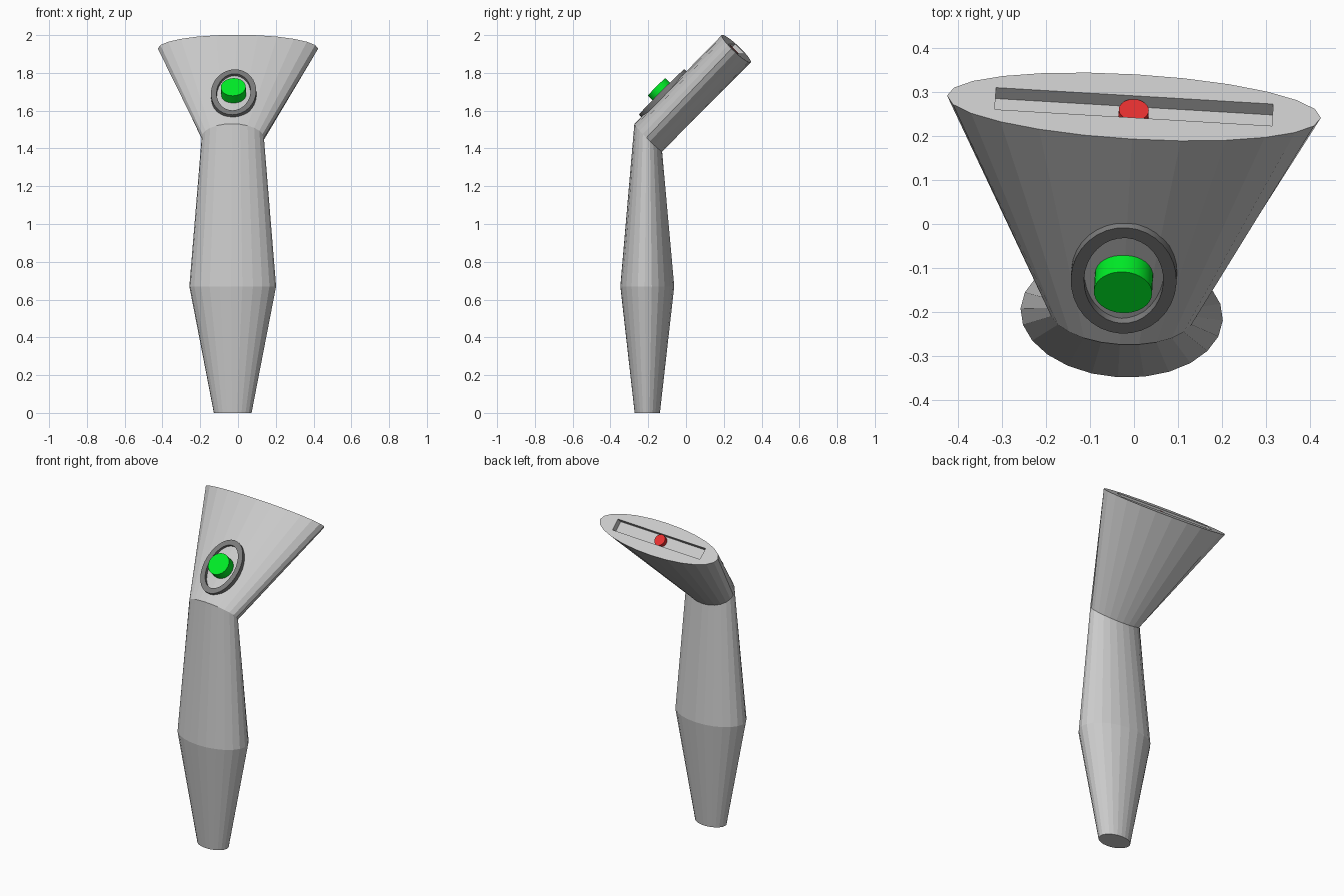
import bpy, bmesh
from math import sin, cos, pi, radians
from mathutils import Matrix, Vector

if "Cube" in bpy.data.objects:
    bpy.data.objects.remove(bpy.data.objects["Cube"])

# Whole model is turned slightly about z and centred
ROOT = Matrix.Translation((-0.028, -0.205, 0)) @ Matrix.Rotation(radians(-3.4), 4, 'Z')
FACE = Matrix.Rotation(radians(45), 4, 'X')      # local z = out of the head's front
MOUTH = Matrix.Rotation(radians(-45), 4, 'X')    # local z = out of the head's end


def add(name, bm, matrix, color=None):
    bmesh.ops.recalc_face_normals(bm, faces=bm.faces)
    mesh = bpy.data.meshes.new(name)
    bm.to_mesh(mesh)
    bm.free()
    obj = bpy.data.objects.new(name, mesh)
    bpy.context.collection.objects.link(obj)
    obj.matrix_world = ROOT @ matrix
    if color:
        mat = bpy.data.materials.new(name)
        mat.diffuse_color = color
        mat.use_nodes = True
        mat.node_tree.nodes["Principled BSDF"].inputs["Base Color"].default_value = mat.diffuse_color
        mesh.materials.append(mat)
    return obj


def loft(bm, rings, closed=False):
    rows = [[bm.verts.new(p) for p in r] for r in rings]
    n = len(rows[0])
    pairs = list(zip(rows, rows[1:] + rows[:1])) if closed else list(zip(rows, rows[1:]))
    for a, b in pairs:
        for i in range(n):
            j = (i + 1) % n
            bm.faces.new((a[i], a[j], b[j], b[i]))
    if not closed:
        bm.faces.new(rows[0])
        bm.faces.new(rows[-1])


def ellipse(center, rx, ry, v, n):
    c, v = Vector(center), Vector(v).normalized()
    return [c + Vector((rx * cos(2 * pi * i / n), 0, 0)) + v * ry * sin(2 * pi * i / n)
            for i in range(n)]


def cylinder(name, r, z0, z1, matrix, color):
    bm = bmesh.new()
    loft(bm, [ellipse((0, 0, z), r, r, (0, 1, 0), 32) for z in (z0, z1)])
    obj = add(name, bm, matrix, color)
    bpy.context.view_layer.objects.active = obj
    obj.select_set(True)
    bpy.ops.object.shade_smooth_by_angle(angle=radians(30))
    obj.select_set(False)


# Handle and flared head in one skin
flat, tilt = (0, -1, 0), (0, -1, 1)
TOP = (0, 0.472, 1.928)
bm = bmesh.new()
loft(bm, [ellipse((0, 0, 0), 0.10, 0.067, flat, 24),
          ellipse((0, 0, 0.67), 0.23, 0.143, flat, 24),
          ellipse((0, 0.005, 1.457), 0.165, 0.104, tilt, 24),
          ellipse(TOP, 0.425, 0.104, tilt, 24)])
body = add("body", bm, Matrix())

# Slot cut in the end of the head
bm = bmesh.new()
bmesh.ops.create_cube(bm, size=1, matrix=Matrix.Diagonal((0.63, 0.07, 0.07, 1)))
cutter = add("slot_cutter", bm, Matrix.Translation(TOP) @ MOUTH)
cutter.hide_render = True
mod = body.modifiers.new("slot", 'BOOLEAN')
mod.operation, mod.solver, mod.object = 'DIFFERENCE', 'EXACT', cutter
bpy.context.view_layer.update()
bpy.context.view_layer.objects.active = body
bpy.ops.object.modifier_apply(modifier="slot")
bpy.data.objects.remove(cutter)

# Red emitter in the slot
cylinder("emitter", 0.034, -0.036, -0.01, Matrix.Translation(TOP) @ MOUTH, (0.8, 0.03, 0.03, 1))

# Oval bezel and green button on the front of the head
spot = Matrix.Translation((0, 0.085, 1.69)) @ FACE
bm = bmesh.new()
section = [(0.12, 0.17, -0.02), (0.12, 0.17, 0.012), (0.09, 0.137, 0.012), (0.09, 0.137, -0.02)]
loft(bm, [ellipse((0, 0, z), rx, ry, (0, 1, 0), 32) for rx, ry, z in section], closed=True)
ring = add("button_bezel", bm, spot, (0.2, 0.2, 0.2, 1))
bpy.context.view_layer.objects.active = ring
ring.select_set(True)
bpy.ops.object.shade_smooth_by_angle(angle=radians(30))
ring.select_set(False)
cylinder("button", 0.066, -0.01, 0.05, spot, (0.0, 0.85, 0.02, 1))
